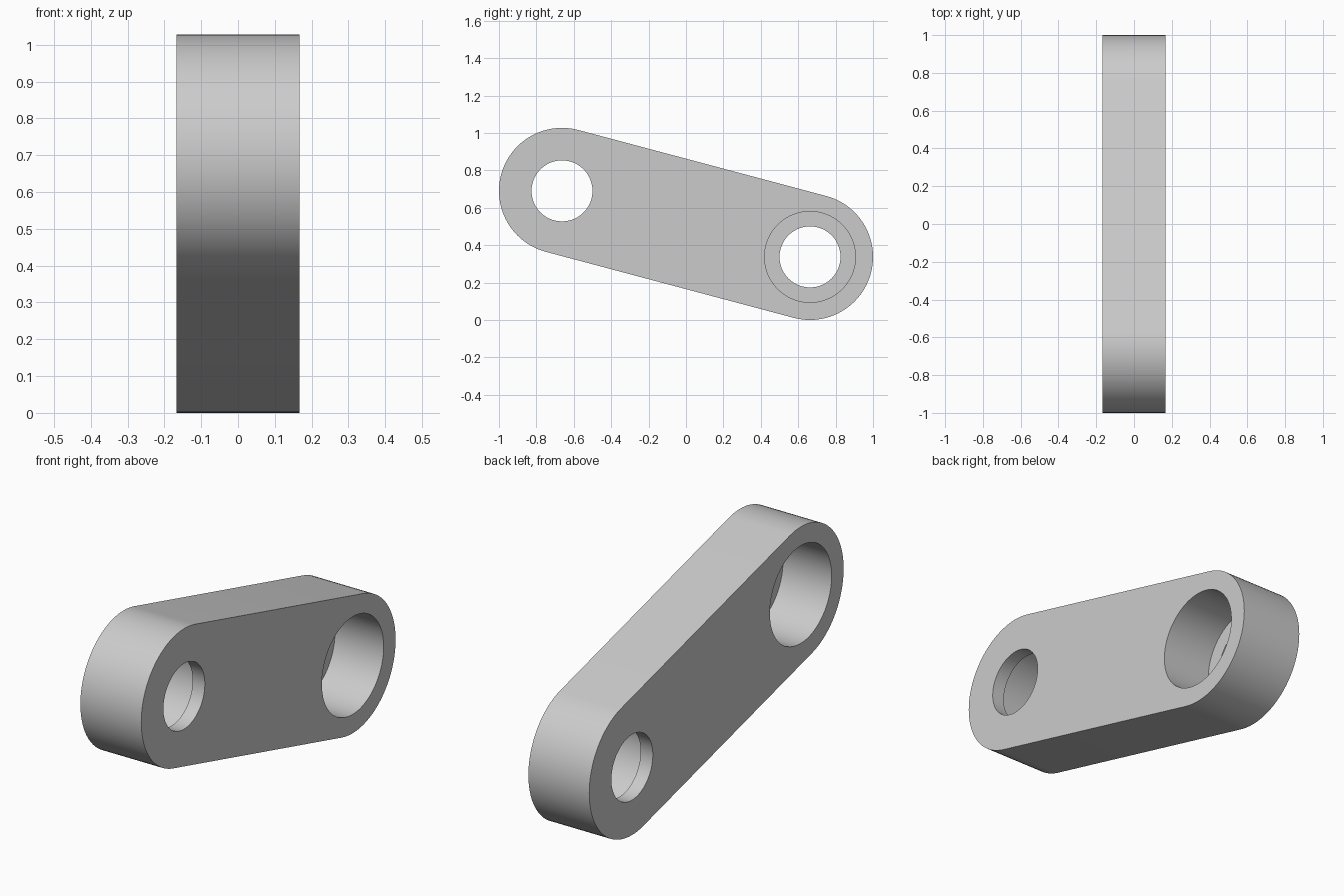
import bpy
import math
from mathutils import Vector

cube = bpy.data.objects.get("Cube")
if cube:
    bpy.data.objects.remove(cube, do_unlink=True)

WIDTH = 0.335      # thickness along x
END_R = 0.337      # rounded end radius
BORE_R = 0.163     # through hole
COUNTER_R = 0.243  # wide recess
LIP = 0.067        # wall left behind each recess
SEGMENTS = 96
FRONT = Vector((0, -0.663, 0.69))
BACK = Vector((0, 0.663, 0.337))

gray = bpy.data.materials.new("plain gray")
gray.use_nodes = True
color = (0.6, 0.6, 0.6, 1)
gray.diffuse_color = color
gray.node_tree.nodes["Principled BSDF"].inputs["Base Color"].default_value = color


def cylinder(name, center, radius, depth):
    """Cylinder lying along x, used as a cutter."""
    bpy.ops.mesh.primitive_cylinder_add(vertices=SEGMENTS, radius=radius, depth=depth,
                                        location=center, rotation=(0, math.pi / 2, 0))
    obj = bpy.context.object
    obj.name = name
    obj.hide_render = True
    return obj


def end_arc(center, start):
    """Half circle of outline points around one end."""
    steps = SEGMENTS // 2
    angles = [start + math.pi * i / steps for i in range(steps + 1)]
    return [center + END_R * Vector((0, math.cos(a), math.sin(a))) for a in angles]


# Link body: slanted rounded bar extruded across x
axis = BACK - FRONT
tilt = math.atan2(axis.z, axis.y)
outline = end_arc(BACK, tilt - math.pi / 2) + end_arc(FRONT, tilt + math.pi / 2)
n = len(outline)
half = Vector((WIDTH / 2, 0, 0))
verts = [p - half for p in outline] + [p + half for p in outline]
faces = [list(reversed(range(n))), list(range(n, 2 * n))]
faces += [[i, (i + 1) % n, n + (i + 1) % n, n + i] for i in range(n)]
mesh = bpy.data.meshes.new("link_arm")
mesh.from_pydata(verts, [], faces)
mesh.materials.append(gray)
link = bpy.data.objects.new("link_arm", mesh)
bpy.context.collection.objects.link(link)

# Stepped holes: recess opens to -x at the front end, +x at the back end
cutters = []
for label, center, side in (("front", FRONT, -1), ("back", BACK, 1)):
    cutters.append(cylinder(label + "_bore_cutter", center, BORE_R, WIDTH * 2))
    floor_x = side * (LIP - WIDTH / 2)
    offset = Vector((floor_x + side * WIDTH / 2, 0, 0))
    cutters.append(cylinder(label + "_recess_cutter", center + offset, COUNTER_R, WIDTH))

bpy.ops.object.select_all(action='DESELECT')
link.select_set(True)
bpy.context.view_layer.objects.active = link
for cutter in cutters:
    mod = link.modifiers.new(cutter.name, 'BOOLEAN')
    mod.operation = 'DIFFERENCE'
    mod.solver = 'EXACT'
    mod.object = cutter
    bpy.ops.object.modifier_apply(modifier=mod.name)
for cutter in cutters:
    bpy.data.objects.remove(cutter, do_unlink=True)

bpy.ops.object.shade_smooth_by_angle(angle=math.radians(30))
